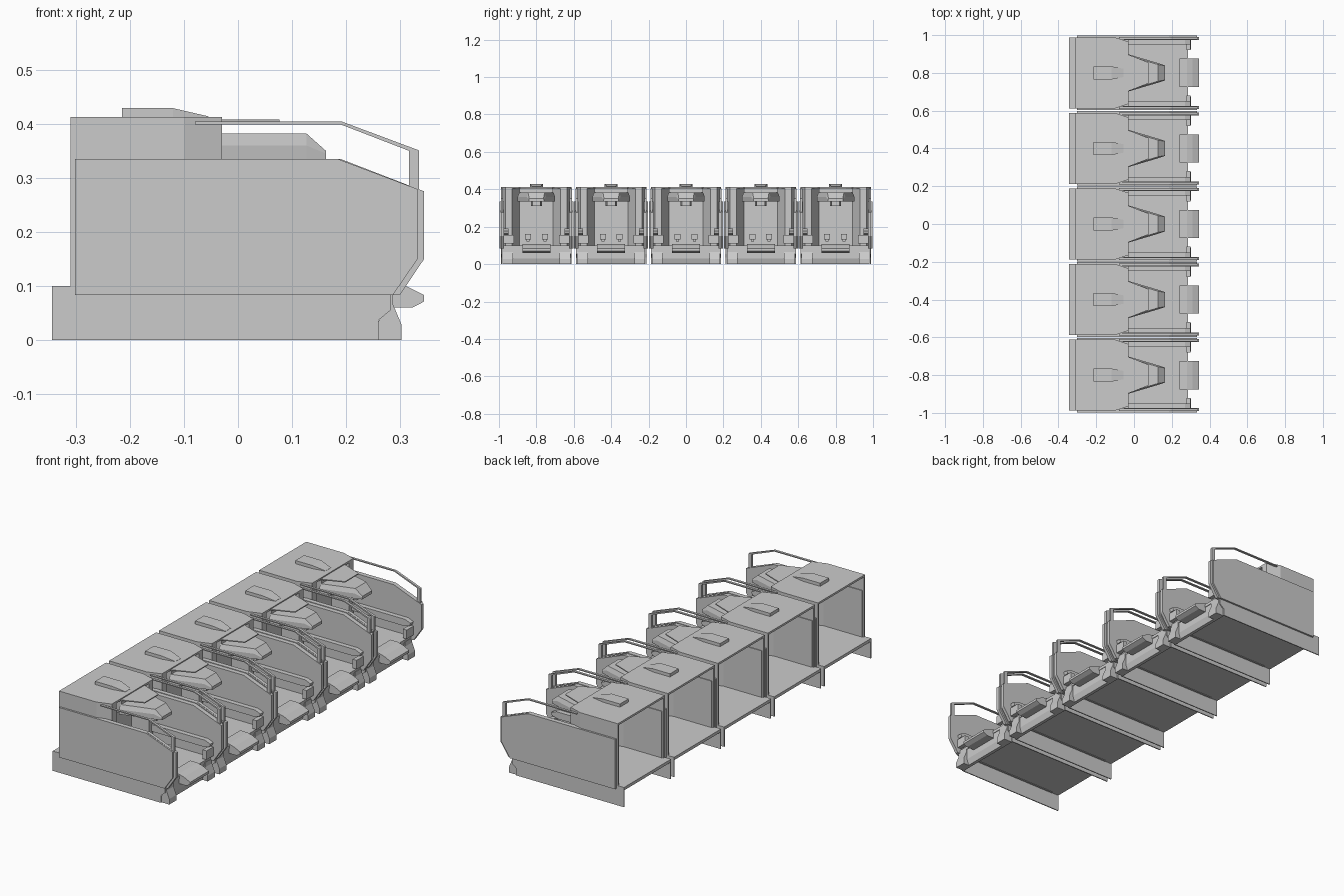
import bpy, bmesh

if "Cube" in bpy.data.objects:
    bpy.data.objects.remove(bpy.data.objects["Cube"])

PITCH, COUNT = 0.4, 5


def finish(name, bm, fix=True):
    """Make the object and repeat it along the row of bays."""
    if fix:
        bmesh.ops.recalc_face_normals(bm, faces=bm.faces)
    me = bpy.data.meshes.new(name)
    bm.to_mesh(me)
    bm.free()
    ob = bpy.data.objects.new(name, me)
    bpy.context.collection.objects.link(ob)
    ob.location.y = -PITCH * (COUNT - 1) / 2
    arr = ob.modifiers.new("row", 'ARRAY')
    arr.count = COUNT
    arr.use_relative_offset = False
    arr.use_constant_offset = True
    arr.constant_offset_displace = (0, PITCH, 0)
    return ob


def add_prism(bm, pts, axis, a, b):
    """Extrude a profile: axis 'y' takes (x, z) points, axis 'z' takes (x, y)."""
    place = (lambda p, t: (p[0], t, p[1])) if axis == 'y' else (lambda p, t: (p[0], p[1], t))
    lo = [bm.verts.new(place(p, a)) for p in pts]
    hi = [bm.verts.new(place(p, b)) for p in pts]
    bm.faces.new(lo)
    bm.faces.new(hi[::-1])
    n = len(pts)
    for i in range(n):
        j = (i + 1) % n
        bm.faces.new((lo[i], hi[i], hi[j], lo[j]))


def prism(name, pts, axis, a, b, pair=False):
    """One prism, or two mirrored about the bay's centre plane."""
    bm = bmesh.new()
    add_prism(bm, pts, axis, a, b)
    if pair and axis == 'y':
        add_prism(bm, pts, axis, -a, -b)
    elif pair:
        add_prism(bm, [(x, -y) for x, y in pts], axis, a, b)
    return finish(name, bm)


def rect(x0, x1, z0, z1):
    return [(x0, z0), (x1, z0), (x1, z1), (x0, z1)]


def sym(half):
    """Plan outline mirrored about y = 0."""
    return half + [(x, -y) for x, y in reversed(half)]


def loft(name, sections):
    """Join equal rings of 3D points."""
    bm = bmesh.new()
    rings = [[bm.verts.new(p) for p in s] for s in sections]
    bm.faces.new(rings[0])
    bm.faces.new(rings[-1])
    for r, s in zip(rings, rings[1:]):
        for i in range(len(r)):
            j = (i + 1) % len(r)
            bm.faces.new((r[i], r[j], s[j], s[i]))
    return finish(name, bm)


# Side partitions: outer sheet and longer inner sheet
prism("outer_panel", [(-0.302, 0.083), (0.287, 0.083), (0.333, 0.15), (0.333, 0.279),
                      (0.185, 0.335), (-0.302, 0.335)], 'y', 0.190, 0.1975, True)
prism("inner_panel", [(-0.302, 0.083), (0.3, 0.083), (0.345, 0.15), (0.345, 0.275),
                      (0.19, 0.335), (-0.302, 0.335)], 'y', 0.174, 0.190, True)

# Upper body: cheeks and roof with clipped front corners
prism("upper_cheek", [(-0.31, 0.178), (-0.31, 0.188), (-0.10, 0.188), (-0.03, 0.165),
                      (-0.04, 0.158), (-0.10, 0.178)], 'z', 0.1, 0.408, True)
prism("roof", sym([(-0.31, 0.188), (-0.10, 0.188), (-0.03, 0.165)]), 'z', 0.403, 0.413)
prism("roof_lip", sym([(-0.04, 0.10), (0.0, 0.085), (0.077, 0.055)]), 'z', 0.403, 0.408)

# Raised block on the roof, sloping down to the front
loft("roof_block", [
    [(x, -w, 0.412), (x, w, 0.412), (x, w, z), (x, -w, z)]
    for x, w, z in ((-0.215, 0.035, 0.429), (-0.12, 0.035, 0.429), (-0.055, 0.022, 0.414))])

# Wedge-shaped visor with a bevelled nose
loft("visor", [
    [(x, -w, 0.335), (x, w, 0.335), (x, w, m), (x, v, z), (x, -v, z), (x, -w, m)]
    for x, w, v, m, z in ((-0.035, 0.10, 0.092, 0.36, 0.382), (0.127, 0.052, 0.044, 0.36, 0.382),
                          (0.163, 0.04, 0.038, 0.345, 0.35))])
prism("visor_neck", sym([(-0.09, 0.085), (-0.03, 0.09)]), 'z', 0.335, 0.405)
prism("visor_lens", sym([(0.06, 0.03), (0.12, 0.022)]), 'z', 0.312, 0.336)

# Recessed inner wall, one-sided and facing the opening
bm = bmesh.new()
plan = [(-0.03, -0.165), (-0.03, -0.13), (-0.10, -0.09), (-0.10, 0.09), (-0.03, 0.13), (-0.03, 0.165)]
lo = [bm.verts.new((x, y, 0.1)) for x, y in plan]
hi = [bm.verts.new((x, y, 0.404)) for x, y in plan]
for i in range(5):
    bm.faces.new((lo[i], lo[i + 1], hi[i + 1], hi[i]))
finish("recess_wall", bm, fix=False)

# Knobs low on the recess wall
bm = bmesh.new()
for s in (-1, 1):
    y = 0.045 * s
    add_prism(bm, rect(-0.10, -0.075, 0.12, 0.132), 'y', y - 0.008, y + 0.008)
    add_prism(bm, rect(-0.09, -0.065, 0.132, 0.16), 'y', y - 0.016, y + 0.016)
finish("knobs", bm)

# Armrests along the inside of the partitions
prism("armrest", [(-0.03, 0.155), (0.26, 0.155), (0.295, 0.163), (0.30, 0.178), (0.27, 0.19),
                  (-0.03, 0.19)], 'y', 0.150, 0.176, True)
prism("armrest_pad", rect(0.278, 0.30, 0.11, 0.155), 'y', 0.12, 0.176, True)

# Guard rails above the partitions
prism("guard_rail", [(-0.08, 0.399), (0.19, 0.399), (0.317, 0.350), (0.317, 0.27), (0.335, 0.27),
                     (0.335, 0.351), (0.193, 0.404), (-0.08, 0.404)], 'y', 0.178, 0.190, True)

# Base: floor and skirts; hollow underneath and open at the back
prism("floor", rect(-0.345, 0.285, 0.085, 0.1), 'y', -0.188, 0.188)
prism("skirt", [(-0.345, 0), (0.26, 0), (0.26, 0.036), (0.283, 0.055), (0.283, 0.1),
                (-0.345, 0.1)], 'y', 0.183, 0.188, True)

# Front feet, the bar between them and the protruding tongue
prism("front_foot", [(0.255, 0), (0.303, 0), (0.303, 0.028), (0.287, 0.066), (0.287, 0.09),
                     (0.27, 0.09)], 'y', 0.125, 0.182, True)
prism("front_bar", [(0.255, 0.0), (0.272, 0.0), (0.282, 0.03), (0.282, 0.088), (0.27, 0.088)],
      'y', -0.126, 0.126)
prism("tongue", [(0.24, 0.06), (0.324, 0.06), (0.345, 0.071), (0.345, 0.083), (0.31, 0.1),
                 (0.28, 0.108), (0.24, 0.108)], 'y', -0.075, 0.075)
